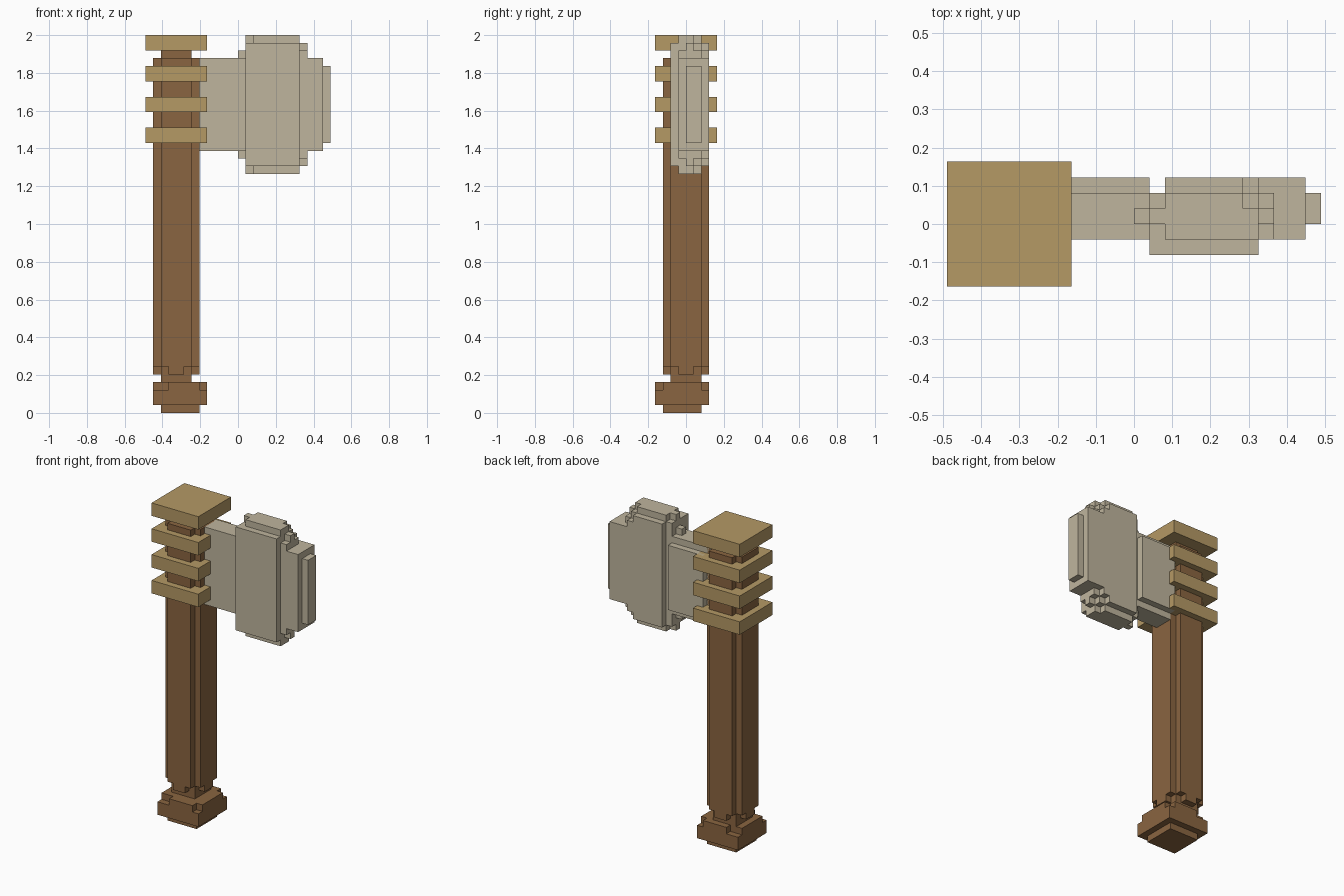
import bpy
import bmesh
from mathutils import Matrix, Vector

cube = bpy.data.objects.get("Cube")
if cube:
    bpy.data.objects.remove(cube, do_unlink=True)

U = 2 / 49          # one block
HEAD_MID = 40       # height about which the head is symmetric


def material(name, rgb):
    mat = bpy.data.materials.new(name)
    mat.use_nodes = True
    colour = (*rgb, 1)
    mat.diffuse_color = colour
    bsdf = next(n for n in mat.node_tree.nodes if n.type == 'BSDF_PRINCIPLED')
    bsdf.inputs["Base Color"].default_value = colour
    bsdf.inputs["Roughness"].default_value = 0.9
    return mat


def blocks(name, mat, boxes):
    """One object made of boxes, each given as x, y and z ranges in blocks."""
    bm = bmesh.new()
    for ranges in boxes:
        low = Vector([r[0] for r in ranges]) * U
        high = Vector([r[1] for r in ranges]) * U
        place = Matrix.Translation((low + high) / 2) @ Matrix.Diagonal((*(high - low), 1))
        bmesh.ops.create_cube(bm, size=1, matrix=place)
    mesh = bpy.data.meshes.new(name)
    bm.to_mesh(mesh)
    bm.free()
    mesh.materials.append(mat)
    obj = bpy.data.objects.new(name, mesh)
    bpy.context.collection.objects.link(obj)
    return obj


def tall(x, y, half):
    """Box of the head, symmetric about its middle height."""
    return x, y, (HEAD_MID - half, HEAD_MID + half)


wood = material("brown wood", (0.254, 0.130, 0.052))
rope = material("tan binding", (0.460, 0.319, 0.130))
stone = material("pale stone", (0.521, 0.462, 0.337))

# Handle: shaft with notched corners and a stepped lower end
blocks("handle", wood, [
    ((-11, -5), (-2, 2), (6, 46)),
    ((-10, -6), (-3, 3), (6, 46)),
    ((-10, -6), (-2, 2), (4, 47)),
    ((-11, -5), (-1, 1), (5, 6)),
    ((-9, -7), (-3, 3), (5, 6)),
])

# Pommel: wide block with clipped top corners on a smaller foot
blocks("pommel", wood, [
    ((-10, -5), (-3, 2), (0, 1)),
    ((-11, -4), (-4, 3), (1, 3)),
    ((-11, -4), (-3, 2), (3, 4)),
    ((-9, -5), (-4, 3), (3, 4)),
])

# Four square bindings around the top of the handle
for i in range(4):
    base = 35 + 4 * i
    blocks(f"binding_{i + 1}", rope, [((-12, -4), (-4, 4), (base, base + 2))])

# Head neck with a raised panel at the back
blocks("head_neck", stone, [
    tall((-6, 1), (-1, 2), 6),
    tall((-5, 1), (2, 3), 5),
    tall((0, 1), (0, 1), 7),
])

# Blade: core, cheeks and stepped cutting edge
blocks("blade", stone, [
    tall((1, 8), (-1, 2), 8),
    tall((2, 8), (-1, 1), 9),
    tall((2, 7), (1, 2), 9),
    tall((1, 2), (0, 1), 9),
    tall((1, 8), (-2, -1), 8),
    tall((2, 7), (2, 3), 8),
    tall((7, 8), (2, 3), 7),
    tall((8, 9), (0, 1), 8),
    tall((8, 9), (-1, 2), 7),
    tall((8, 11), (-1, 3), 6),
    tall((11, 12), (0, 2), 5),
])
